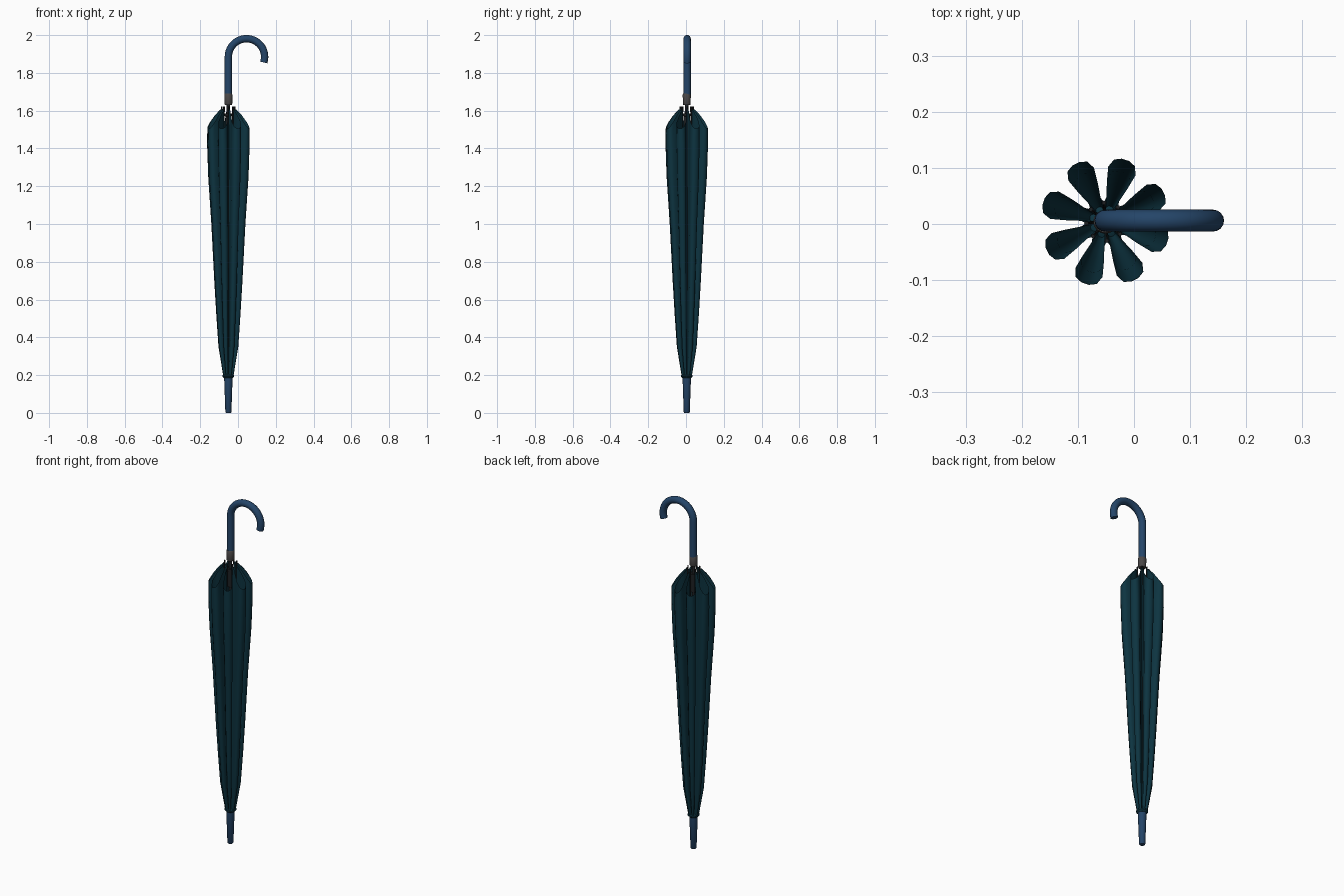
import bpy, bmesh, math
from mathutils import Vector

if "Cube" in bpy.data.objects:
    bpy.data.objects.remove(bpy.data.objects["Cube"])

CX, CY = -0.051, 0.004          # umbrella axis
N = 8                           # number of folds
PHASE = math.radians(27)


def material(name, rgb):
    m = bpy.data.materials.new(name)
    m.diffuse_color = (*rgb, 1)
    m.use_nodes = True
    m.node_tree.nodes["Principled BSDF"].inputs["Base Color"].default_value = m.diffuse_color
    return m


cloth = material("dark teal cloth", (0.004, 0.034, 0.052))
blue = material("navy blue plastic", (0.018, 0.060, 0.140))
grey = material("grey metal", (0.07, 0.065, 0.065))
dark = material("dark metal", (0.012, 0.014, 0.016))


def finish(name, bm, mat, angle=40):
    me = bpy.data.meshes.new(name)
    bm.to_mesh(me)
    bm.free()
    me.materials.append(mat)
    ob = bpy.data.objects.new(name, me)
    bpy.context.collection.objects.link(ob)
    bpy.ops.object.select_all(action='DESELECT')
    ob.select_set(True)
    bpy.context.view_layer.objects.active = ob
    bpy.ops.object.shade_smooth_by_angle(angle=math.radians(angle))
    return ob


def bridge(bm, a, b):
    n = len(a)
    for i in range(n):
        j = (i + 1) % n
        bm.faces.new((a[i], a[j], b[j], b[i]))


def lathe(name, profile, mat, sides=16):
    """Closed turned part from (radius, z) pairs, bottom to top."""
    bm = bmesh.new()
    rings = []
    for r, z in profile:
        rings.append([bm.verts.new((CX + r * math.cos(2 * math.pi * i / sides),
                                    CY + r * math.sin(2 * math.pi * i / sides), z))
                      for i in range(sides)])
    for a, b in zip(rings, rings[1:]):
        bridge(bm, a, b)
    bm.faces.new(rings[0][::-1])
    bm.faces.new(rings[-1])
    return finish(name, bm, mat)


def tube(bm, path, radius, sides, side_axis):
    """Sweep a circle along a path lying in the plane normal to side_axis."""
    rings = []
    for i, p in enumerate(path):
        t = (path[min(i + 1, len(path) - 1)] - path[max(i - 1, 0)]).normalized()
        u = side_axis.cross(t)
        rings.append([bm.verts.new(p + radius * (u * math.cos(a) + side_axis * math.sin(a)))
                      for a in (2 * math.pi * k / sides for k in range(sides))])
    for a, b in zip(rings, rings[1:]):
        bridge(bm, a, b)
    bm.faces.new(rings[0])
    bm.faces.new(rings[-1])
    bmesh.ops.recalc_face_normals(bm, faces=bm.faces)


# Furled canopy: eight folds lofted up the shaft, with a sloping open hem
LEVELS = [(0.19, 0.027), (0.35, 0.054), (0.52, 0.066), (0.70, 0.077), (1.00, 0.093),
          (1.25, 0.110), (1.42, 0.116)]
half = [(0.38, 0.10), (0.60, 0.17), (0.82, 0.22), (0.95, 0.17), (1.0, 0.06)]
valley = (0.30 * math.cos(math.pi / N), -0.30 * math.sin(math.pi / N))
fold = [valley] + [(r, -w) for r, w in half] + [(r, w) for r, w in reversed(half)]


def section(radius):
    pts = []
    for k in range(N):
        a = PHASE + 2 * math.pi * k / N
        for r, w in fold:
            pts.append((radius * (r * math.cos(a) - w * math.sin(a)),
                        radius * (r * math.sin(a) + w * math.cos(a)), r))
    return pts


bm = bmesh.new()
rings = [[bm.verts.new((CX + x, CY + y, z)) for x, y, _ in section(R)] for z, R in LEVELS]
rings.append([bm.verts.new((CX + x, CY + y, 1.61 - 0.105 * max(0, (f - 0.3) / 0.7) ** 1.3))
              for x, y, f in section(0.115)])
for a, b in zip(rings, rings[1:]):
    bridge(bm, a, b)
finish("canopy", bm, cloth, 45)

# Ribs in the valleys, their tips standing above the hem
bm = bmesh.new()
for k in range(N):
    a = PHASE + 2 * math.pi * (k + 0.5) / N
    out = Vector((math.cos(a), math.sin(a), 0))
    axis = Vector((CX, CY, 0))
    path = [axis + out * (0.29 * R) + Vector((0, 0, z)) for z, R in LEVELS[1:]]
    path += [axis + out * 0.034 + Vector((0, 0, z)) for z in (1.55, 1.622)]
    side = Vector((-math.sin(a), math.cos(a), 0))
    tube(bm, path, 0.0025, 6, side)
    tube(bm, [path[-1] - Vector((0, 0, 0.03)), path[-1]], 0.004, 6, side)
finish("ribs", bm, dark)

# Shaft, runner, collar, ferrule and the ruffled cap above it
lathe("shaft", [(0.009, 0.15), (0.009, 1.66)], dark, 12)
lathe("runner", [(0.016, 1.48), (0.016, 1.57), (0.02, 1.572), (0.02, 1.585)], dark)
lathe("collar", [(0.018, 1.63), (0.0205, 1.635), (0.0215, 1.685), (0.019, 1.69)], grey)
lathe("ferrule", [(0.013, 0), (0.016, 0.004), (0.0225, 0.19)], blue)
lathe("ferrule_cap", [(0.023, 0.184), (0.031, 0.192), (0.031, 0.199), (0.02, 0.206)], cloth)

# Crook handle
path = [Vector((CX, 0.006, z)) for z in (1.685, 1.78)]
R = 0.096
for i in range(25):
    a = math.pi - math.radians(198) * i / 24
    path.append(Vector((CX + R + R * math.cos(a), 0.006, 1.885 + R * math.sin(a))))
bm = bmesh.new()
tube(bm, path, 0.0195, 16, Vector((0, 1, 0)))
finish("handle", bm, blue)
